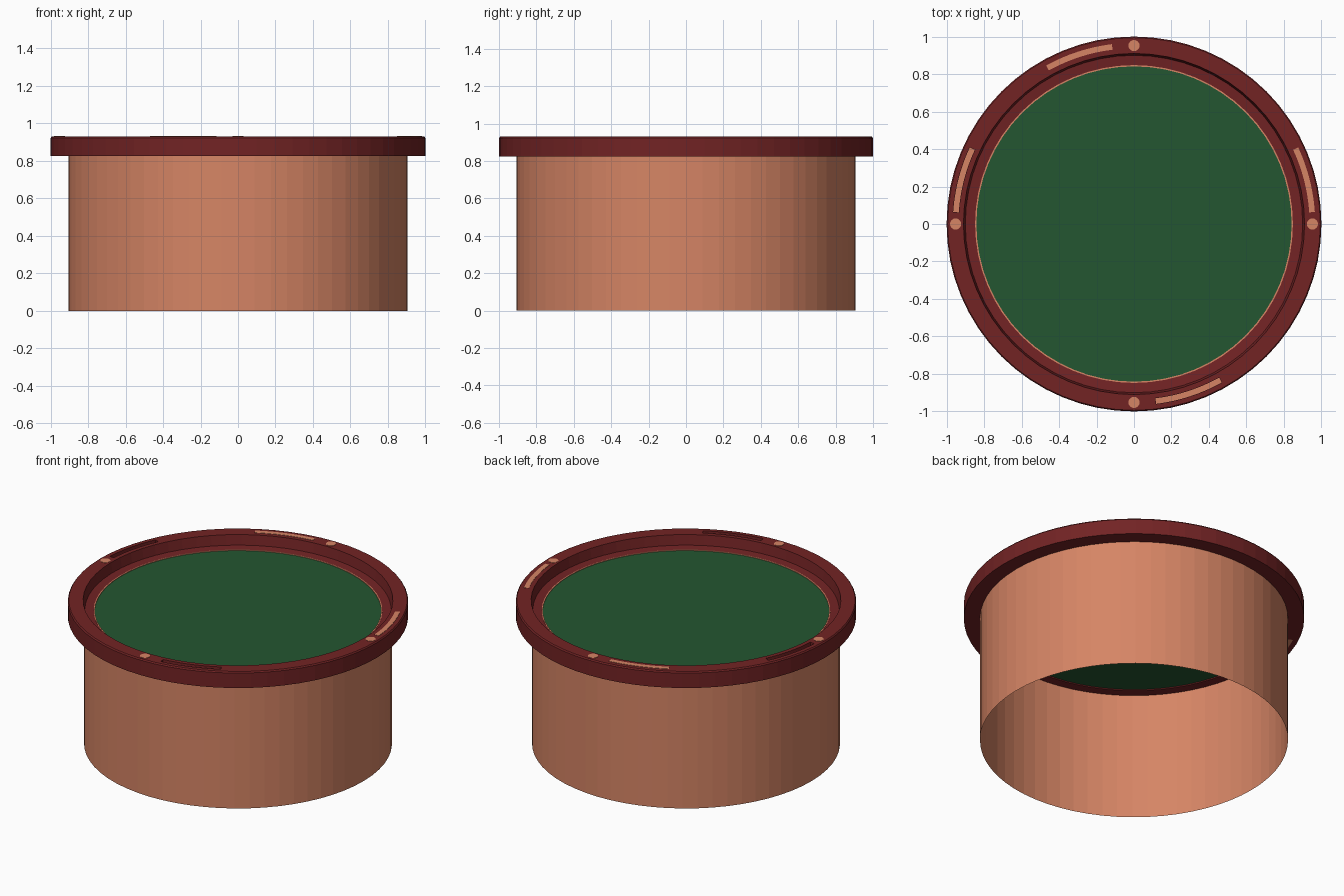
import bpy, bmesh, math

if "Cube" in bpy.data.objects:
    bpy.data.objects.remove(bpy.data.objects["Cube"])

SEG = 64


def material(name, rgb):
    m = bpy.data.materials.new(name)
    lin = [((c / 255 + 0.055) / 1.055) ** 2.4 for c in rgb]
    m.diffuse_color = (*lin, 1)
    m.use_nodes = True
    m.node_tree.nodes["Principled BSDF"].inputs["Base Color"].default_value = m.diffuse_color
    return m


COPPER = material("copper", (214, 133, 101))
RED = material("dark red", (114, 35, 36))
GREEN = material("felt green", (36, 86, 49))


def make(name, bm, mat):
    bmesh.ops.recalc_face_normals(bm, faces=bm.faces)
    me = bpy.data.meshes.new(name)
    bm.to_mesh(me)
    bm.free()
    me.materials.append(mat)
    ob = bpy.data.objects.new(name, me)
    bpy.context.collection.objects.link(ob)
    return ob


def sweep(name, profile, mat, a0=0, a1=360, seg=SEG, closed=True):
    """Turn an (r, z) profile about z between two angles."""
    bm = bmesh.new()
    full = a1 - a0 == 360
    rings = []
    for i in range(seg if full else seg + 1):
        a = math.radians(a0 + (a1 - a0) * i / seg)
        rings.append([bm.verts.new((r * math.cos(a), r * math.sin(a), z)) for r, z in profile])
    n = len(profile)
    for i in range(seg):
        p, q = rings[i], rings[(i + 1) % len(rings)]
        for j in range(n if closed else n - 1):
            k = (j + 1) % n
            bm.faces.new((p[j], q[j], q[k], p[k]))
    if not full:
        bm.faces.new(rings[0])
        bm.faces.new(rings[-1])
    return make(name, bm, mat)


def disc(name, r, z0, z1, mat, x=0, y=0, seg=SEG):
    bm = bmesh.new()
    bmesh.ops.create_cone(bm, cap_ends=True, segments=seg, radius1=r, radius2=r, depth=z1 - z0)
    bmesh.ops.translate(bm, verts=bm.verts, vec=(x, y, (z0 + z1) / 2))
    return make(name, bm, mat)


def box_profile(r0, r1, z0, z1):
    return [(r0, z0), (r1, z0), (r1, z1), (r0, z1)]


# Open drum base, rim with inner ledge, felt top and its thin copper edging
sweep("drum_base", [(0.905, 0), (0.905, 0.826)], COPPER, closed=False)
rim = sweep("rim", [(0.845, 0.825), (1, 0.825), (1, 0.922), (0.994, 0.93),
                    (0.91, 0.93), (0.90, 0.866), (0.845, 0.86)], RED)
disc("felt_top", 0.842, 0.83, 0.858, GREEN)
sweep("felt_edging", box_profile(0.841, 0.848, 0.85, 0.862), COPPER)

# Flush inlay strips at the back and right
for name, a0, a1 in (("back", 97, 119), ("right", 3.8, 25)):
    sweep("inlay_strip_" + name, box_profile(0.937, 0.967, 0.926, 0.932), COPPER, a0, a1, 8)

# Deep slots with copper floors at the front and left
for name, a0, a1 in (("front", 277, 299), ("left", 155, 176.2)):
    cutter = sweep("slot_cutter_" + name, box_profile(0.937, 0.967, 0.8, 0.96), RED, a0, a1, 8)
    cutter.hide_render = True
    cutter.hide_viewport = True
    mod = rim.modifiers.new("slot_" + name, "BOOLEAN")
    mod.operation = "DIFFERENCE"
    mod.solver = "EXACT"
    mod.object = cutter
    sweep("slot_floor_" + name, box_profile(0.937, 0.967, 0.825, 0.834), COPPER, a0, a1, 8)

# Round studs on the rim
for i, name in enumerate(("right", "back", "left", "front")):
    a = i * math.pi / 2
    disc("stud_" + name, 0.03, 0.926, 0.932, COPPER,
         0.952 * math.cos(a), 0.952 * math.sin(a), 16)
